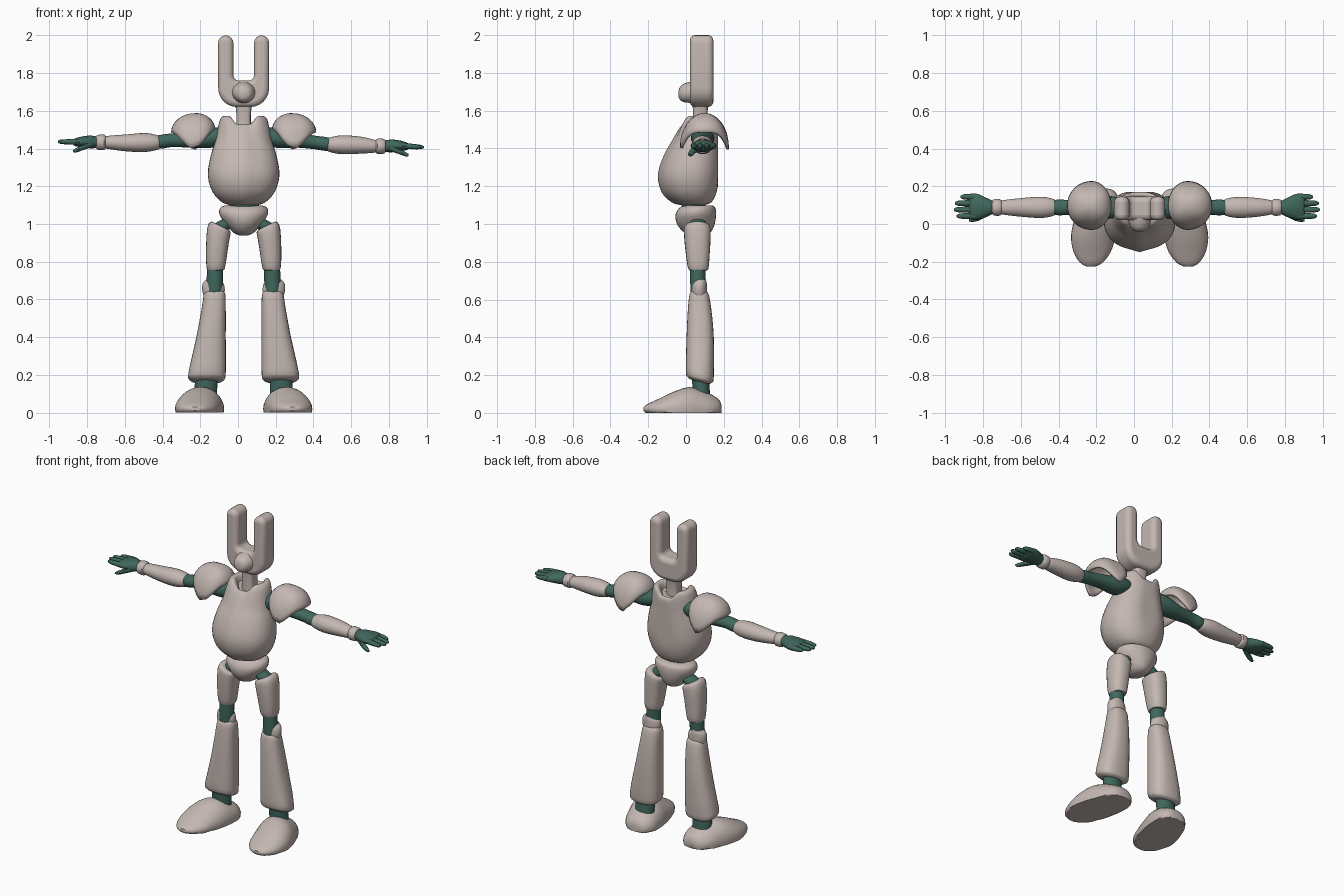
import bpy, bmesh, math
from mathutils import Vector

CX = 0.03  # body mid-plane


def material(name, rgb):
    m = bpy.data.materials.new(name)
    m.diffuse_color = (*rgb, 1)
    return m


SHELL = material("warm_grey_shell", (0.55, 0.475, 0.445))
JOINT = material("dark_green_joint", (0.05, 0.135, 0.108))


def finish(name, bm, mat, angle=40):
    bmesh.ops.recalc_face_normals(bm, faces=bm.faces)
    me = bpy.data.meshes.new(name)
    bm.to_mesh(me)
    bm.free()
    me.materials.append(mat)
    ob = bpy.data.objects.new(name, me)
    bpy.context.collection.objects.link(ob)
    bpy.ops.object.select_all(action='DESELECT')
    bpy.context.view_layer.objects.active = ob
    ob.select_set(True)
    bpy.ops.object.shade_smooth_by_angle(angle=math.radians(angle))
    return ob


def smooth_sections(secs, steps):
    """Catmull-Rom interpolation between cross-sections."""
    out = []
    for i in range(len(secs) - 1):
        p = [secs[max(0, min(len(secs) - 1, i + k))] for k in (-1, 0, 1, 2)]
        for s in range(steps):
            t = s / steps
            out.append([0.5 * (2 * b + (c - a) * t + (2 * a - 5 * b + 4 * c - d) * t * t
                               + (3 * b - a - 3 * c + d) * t ** 3) for a, b, c, d in zip(*p)])
    return out + [list(secs[-1])]


def loft(name, secs, mat, axis='z', side=1, n=24, power=2.0, steps=3, fn=None):
    """Sections are (position, centre_a, centre_b, radius_a, radius_b); x is measured from the mid-plane."""
    bm = bmesh.new()
    rings = []
    for pos, ca, cb, ra, rb in smooth_sections(secs, steps):
        ring = []
        for k in range(n):
            a = 2 * math.pi * k / n
            c, s = math.cos(a), math.sin(a)
            u = ca + ra * math.copysign(abs(c) ** (2 / power), c)
            w = cb + rb * math.copysign(abs(s) ** (2 / power), s)
            p = {'x': (pos, u, w), 'y': (u, pos, w), 'z': (u, w, pos)}[axis]
            if fn:
                p = fn(*p)
            ring.append(bm.verts.new((CX + side * p[0], p[1], p[2])))
        rings.append(ring)
    for r, q in zip(rings, rings[1:]):
        for k in range(n):
            bm.faces.new((r[k], r[(k + 1) % n], q[(k + 1) % n], q[k]))
    bm.faces.new(rings[0])
    bm.faces.new(rings[-1])
    return finish(name, bm, mat)


# Head: forked plate with rounded edges
def arc(cx, cz, r, a0, a1, n=6):
    return [(cx + r * math.cos(math.radians(a0 + (a1 - a0) * i / n)),
             cz + r * math.sin(math.radians(a0 + (a1 - a0) * i / n))) for i in range(n + 1)]


half = arc(0.025, 1.79, 0.03, 270, 360) + arc(0.095, 1.96, 0.04, 180, 0, 8)
half += arc(0.035, 1.72, 0.1, 0, -90)
outline = half + [(-x, z) for x, z in reversed(half)]
bm = bmesh.new()
face = bm.faces.new([bm.verts.new((CX + x, 0.02, z)) for x, z in outline])
ext = bmesh.ops.extrude_face_region(bm, geom=[face])
bmesh.ops.translate(bm, vec=(0, 0.125, 0), verts=[v for v in ext['geom'] if isinstance(v, bmesh.types.BMVert)])
head = finish("forked_head", bm, SHELL, 50)
bev = head.modifiers.new("round", 'BEVEL')
bev.width, bev.segments, bev.limit_method, bev.angle_limit = 0.028, 4, 'ANGLE', math.radians(50)

loft("muzzle", [(-0.04, 0, 1.69, 0.015, 0.015), (-0.03, 0, 1.692, 0.037, 0.037),
                (0, 0, 1.695, 0.055, 0.052), (0.06, 0, 1.70, 0.07, 0.06)], SHELL, 'y')
loft("neck", [(1.48, 0, 0.075, 0.04, 0.04), (1.58, 0, 0.075, 0.038, 0.038),
              (1.66, 0, 0.078, 0.05, 0.045)], SHELL, power=3.5, n=20)


# Torso: egg body with a front ridge and a scooped collar
def torso_shape(x, y, z):
    if z > 1.44:
        t = min(1, max(0, (abs(x) - 0.03) / 0.05))
        z += 0.045 * t * t * (3 - 2 * t) * min(1, (z - 1.44) / 0.07)
    if y < 0.03:
        y -= 0.012 * max(0, 1 - abs(x) / 0.05)
    return x, min(y, 0.17), z


loft("torso", [(1.10, 0, 0.04, 0.07, 0.055), (1.115, 0, 0.035, 0.115, 0.10), (1.17, 0, 0.022, 0.165, 0.14),
               (1.26, 0, 0.02, 0.19, 0.157), (1.36, 0, 0.035, 0.175, 0.142), (1.44, 0, 0.055, 0.15, 0.118),
               (1.50, 0, 0.072, 0.13, 0.1), (1.525, 0, 0.078, 0.112, 0.085), (1.525, 0, 0.078, 0.088, 0.07),
               (1.50, 0, 0.078, 0.07, 0.055)], SHELL, n=40, power=2.25, fn=torso_shape)

# Waist and pelvis
loft("waist", [(1.03, 0, 0.045, 0.09, 0.06), (1.085, 0, 0.04, 0.085, 0.065),
               (1.13, 0, 0.045, 0.07, 0.055)], JOINT)
loft("pelvis", [(0.94, 0, 0.065, 0.025, 0.03), (0.955, 0, 0.06, 0.055, 0.07), (1.0, 0, 0.052, 0.095, 0.10),
                (1.05, 0, 0.052, 0.128, 0.107), (1.085, 0, 0.06, 0.125, 0.095),
                (1.098, 0, 0.065, 0.10, 0.075)], SHELL, n=32)


def pauldron(name, s):
    """Domed shoulder plate with flaps hanging at front and back."""
    bm = bmesh.new()
    n, m = 32, 8
    top = bm.verts.new((CX + s * 0.245, 0.1, 1.588))
    prev = None
    for j in range(1, m + 1):
        t = j / m
        ring = []
        for k in range(n):
            a = 2 * math.pi * k / n
            c, d = math.cos(a), math.sin(a)
            edge = (1.485 if c > 0 else 1.50) - 0.09 * abs(d) ** 4
            r = math.sin(t * math.pi / 2)
            x = 0.255 + (0.13 if c > 0 else 0.105) * r * c
            z = edge + (1.588 - edge) * math.cos(t * math.pi / 2)
            ring.append(bm.verts.new((CX + s * x, 0.098 + 0.13 * r * d, z)))
        for k in range(n):
            q = (k + 1) % n
            bm.faces.new((top, ring[k], ring[q]) if prev is None else (prev[k], ring[k], ring[q], prev[q]))
        prev = ring
    ob = finish(name, bm, SHELL)
    sol = ob.modifiers.new("thickness", 'SOLIDIFY')
    sol.thickness, sol.offset = 0.014, -1


def arm(tag, s, shift, z_el, z_wr, z_tip):
    """Upper arm, forearm, cuff and hand; shift lengthens the reach past the elbow."""
    y = 0.088
    loft(tag + "_upper_arm", [(0.10, y, 1.47, 0.05, 0.045), (0.18, y, 1.455, 0.062, 0.052),
                              (0.28, y, 1.445, 0.05, 0.04), (0.38, y, z_el + 0.012, 0.04, 0.036),
                              (0.43, y, z_el + 0.005, 0.042, 0.037), (0.50, y, z_el, 0.03, 0.03)],
         JOINT, 'x', s)
    loft(tag + "_forearm", [(0.44, y, z_el, 0.027, 0.027), (0.455, y, z_el, 0.044, 0.038),
                            (0.52, y, z_el, 0.056, 0.05), (0.62, y, z_el - 0.002, 0.05, 0.045),
                            (0.70 + shift, y, z_wr, 0.037, 0.033), (0.715 + shift, y, z_wr, 0.025, 0.025)],
         SHELL, 'x', s)
    w = 0.70 + shift
    loft(tag + "_wrist_cuff", [(w, y, z_wr, 0.03, 0.03), (w + 0.01, y, z_wr, 0.044, 0.041),
                               (w + 0.045, y, z_wr, 0.042, 0.039), (w + 0.053, y, z_wr, 0.028, 0.028)],
         SHELL, 'x', s, steps=2)
    h = w + 0.045
    zp = z_wr + 0.002
    loft(tag + "_palm", [(h, y, z_wr, 0.032, 0.03), (h + 0.04, y, zp, 0.052, 0.034),
                         (h + 0.085, y + 0.004, zp, 0.068, 0.028), (h + 0.12, y + 0.004, zp - 0.002, 0.066, 0.02),
                         (h + 0.13, y + 0.004, zp - 0.002, 0.055, 0.01)], JOINT, 'x', s, n=20)
    for i, length in enumerate((0.195, 0.21, 0.205, 0.175)):
        fy = 0.042 + i * 0.034
        a, b = h + 0.09, h + length
        loft(f"{tag}_finger_{i + 1}", [(a, fy, zp, 0.017, 0.017), ((a + b) / 2, fy, (zp + z_tip) / 2, 0.016, 0.015),
                                       (b - 0.015, fy, z_tip, 0.013, 0.012), (b, fy, z_tip, 0.005, 0.005)],
             JOINT, 'x', s, n=10, steps=2)
    loft(tag + "_thumb", [(h + 0.03, 0.06, zp - 0.01, 0.018, 0.018), (h + 0.08, 0.035, zp - 0.03, 0.018, 0.015),
                          (h + 0.115, 0.024, zp - 0.045, 0.013, 0.012), (h + 0.13, 0.02, zp - 0.048, 0.005, 0.005)],
         JOINT, 'x', s, n=10, steps=2)


def leg(tag, s):
    loft(tag + "_hip_joint", [(0.04, 0.06, 1.03, 0.04, 0.035), (0.09, 0.06, 1.0, 0.045, 0.038),
                              (0.15, 0.06, 0.96, 0.045, 0.045)], JOINT, 'x', s)
    # thigh plate, its top slanting down towards the inside
    loft(tag + "_thigh", [(0.755, 0.148, 0.065, 0.035, 0.04), (0.765, 0.148, 0.065, 0.048, 0.054),
                          (0.85, 0.143, 0.062, 0.057, 0.064), (0.95, 0.133, 0.06, 0.061, 0.071),
                          (0.985, 0.122, 0.06, 0.052, 0.064), (0.99, 0.122, 0.06, 0.035, 0.04)],
         SHELL, 'z', s, power=2.4,
         fn=lambda x, y, z: (x, y, z + (0.5 * (x - 0.12) if z > 0.9 else 0) * min(1, (z - 0.9) / 0.08)))
    loft(tag + "_knee_joint", [(0.60, 0.158, 0.065, 0.045, 0.04), (0.70, 0.153, 0.063, 0.044, 0.041),
                               (0.78, 0.15, 0.063, 0.042, 0.042)], JOINT, 'z', s)
    # knee guard covering back and outside
    loft(tag + "_knee_guard", [(0.62, 0.16, 0.07, 0.052, 0.04), (0.65, 0.16, 0.07, 0.06, 0.041),
                               (0.685, 0.162, 0.072, 0.055, 0.038), (0.705, 0.164, 0.075, 0.035, 0.03)],
         SHELL, 'z', s)
    loft(tag + "_shin", [(0.165, 0.195, 0.072, 0.07, 0.045), (0.175, 0.195, 0.072, 0.09, 0.064),
                         (0.21, 0.194, 0.073, 0.099, 0.074), (0.40, 0.173, 0.075, 0.078, 0.072),
                         (0.55, 0.159, 0.072, 0.064, 0.062), (0.63, 0.154, 0.069, 0.056, 0.05),
                         (0.645, 0.154, 0.067, 0.04, 0.035)], SHELL, 'z', s, n=28, power=2.5,
         fn=lambda x, y, z: (x, y, z - (0.25 * (y - 0.07) if z < 0.25 else 0)))
    loft(tag + "_ankle", [(0.08, 0.20, 0.085, 0.06, 0.045), (0.13, 0.20, 0.08, 0.06, 0.045),
                          (0.20, 0.197, 0.075, 0.06, 0.045)], JOINT, 'z', s)
    # shoe with a flat sole
    loft(tag + "_foot", [(-0.225, 0.258, 0.02, 0.025, 0.01), (-0.205, 0.256, 0.02, 0.06, 0.026),
                         (-0.15, 0.252, 0.02, 0.098, 0.052), (-0.07, 0.246, 0.02, 0.118, 0.09),
                         (0.01, 0.23, 0.02, 0.12, 0.116), (0.07, 0.216, 0.02, 0.112, 0.106),
                         (0.13, 0.205, 0.02, 0.098, 0.08), (0.175, 0.2, 0.02, 0.065, 0.05),
                         (0.188, 0.2, 0.02, 0.03, 0.02)], SHELL, 'y', s, n=28,
         fn=lambda x, y, z: (x, y, max(0, z)))


for tag, s in (("right", -1), ("left", 1)):
    pauldron(tag + "_shoulder_plate", s)
    leg(tag, s)
arm("right", -1, 0.03, 1.432, 1.433, 1.436)
arm("left", 1, 0.0, 1.42, 1.412, 1.408)
